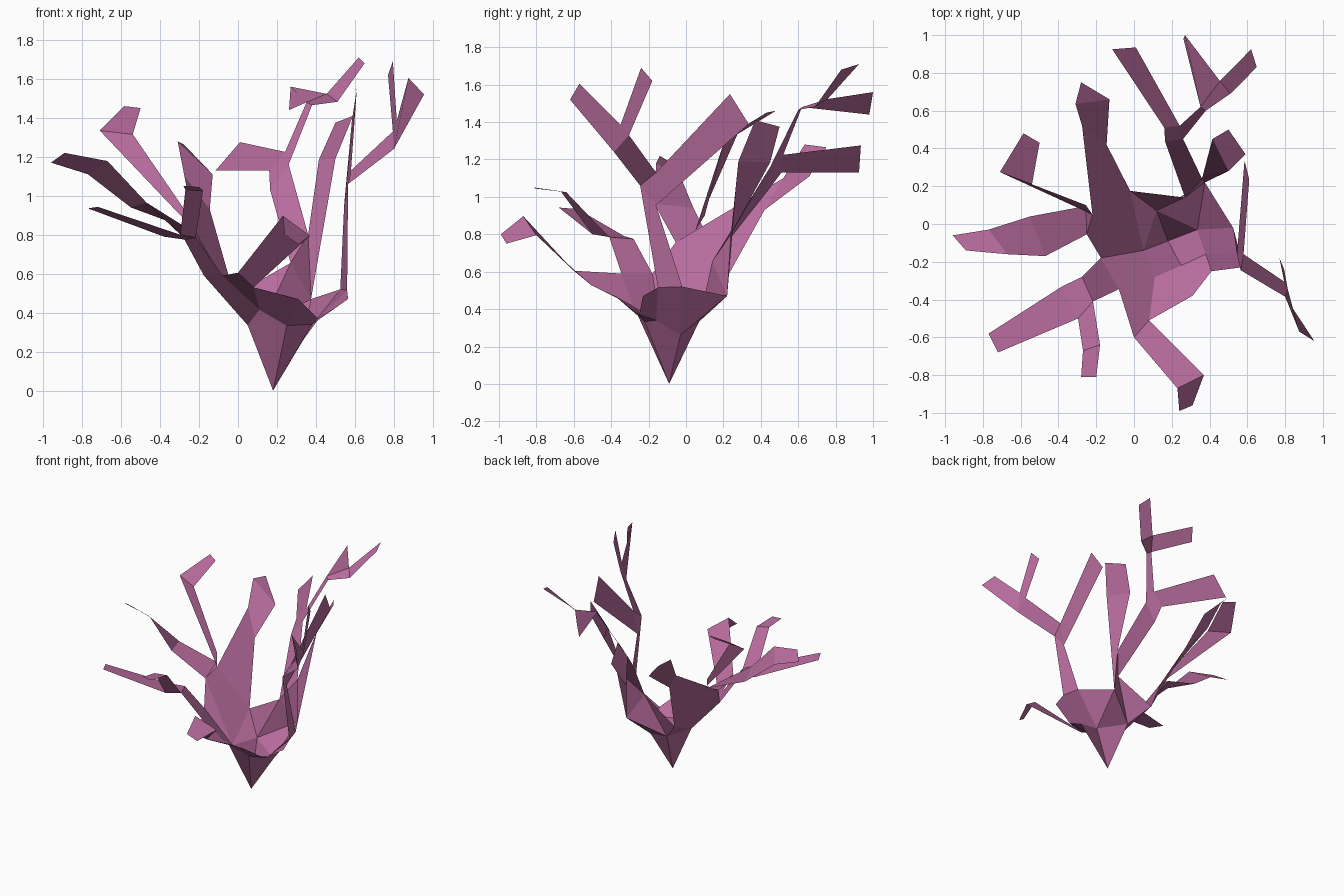
import bpy

mat = bpy.data.materials.new("coral_pink")
mat.diffuse_color = (0.48, 0.15, 0.34, 1)


def sheet(name, verts, faces):
    """Flat-shaded open sheet of polygons."""
    me = bpy.data.meshes.new(name)
    me.from_pydata(verts, [], faces)
    me.materials.append(mat)
    ob = bpy.data.objects.new(name, me)
    bpy.context.collection.objects.link(ob)
    return ob


def ribbon(name, *edges):
    """Branch: a strip of quads through successive cross edges."""
    verts = [p for e in edges for p in e]
    faces = [(2*i, 2*i+1, 2*i+3, 2*i+2) for i in range(len(edges) - 1)]
    return sheet(name, verts, faces)


# Shared joints of the cup
foot = (0.18, -0.09, 0.0)
front, right, back, left = (.25, -.22, .333), (.335, -.03, .26), (.12, .07, .333), (.05, -.14, .335)
front_rim = [(.11, -.28, .415), (.08, -.51, .53), (.31, -.38, .47), (.41, -.25, .37)]
side_rim = [(.38, -.16, .34), (.565, -.23, .47), (.56, -.15, .515), (.525, -.02, .52), (.375, .22, .47)]
left_rim = [(-.08, -.345, .59), (-.175, -.18, .59), (-.25, -.055, .757), (-.22, .05, .82), (-.02, .175, .49)]
back_low = (.27, .14, .655)
back_high = (.36, .24, .80)

# Cup: four-sided point opening into flared panels
sheet("cup",
      [foot, front, right, back, left] + front_rim + side_rim + left_rim + [back_low, back_high],
      [(0, 1, 9, 2), (0, 2, 3), (0, 3, 4), (0, 4, 5, 1),
       (5, 6, 7, 1), (1, 7, 8, 9),
       (9, 8, 10, 11), (9, 11, 12, 2), (2, 12, 13), (2, 13, 3),
       (4, 15, 14, 5), (4, 16, 15), (4, 18, 17, 16), (3, 18, 4),
       (3, 19, 18), (3, 13, 19), (19, 13, 20)])

# Front branch
front_root = (0, -.60, .605)
ribbon("front_branch", (left_rim[0], front_rim[0]), (front_root, front_rim[1]),
       ((.23, -.87, .897), (.37, -.80, .795)), ((.24, -.99, .80), (.31, -.96, .75)))

# Front left branch and its fork
f1, f2 = (-.275, -.28, .775), (-.217, -.41, .785)
f3, f4 = (-.38, -.33, .79), (-.296, -.50, .80)
ribbon("front_left_branch", (left_rim[1], left_rim[0]), (f1, f2), (f3, f4),
       ((-.77, -.58, .935), (-.72, -.68, .943)))
ribbon("front_left_twig", (f4, f2), ((-.27, -.67, 1.03), (-.18, -.64, 1.025)),
       ((-.28, -.81, 1.05), (-.20, -.81, 1.045)))

# Left branch
ribbon("left_branch", (left_rim[3], left_rim[2]), ((-.255, .095, .83), (-.25, -.055, .757)),
       ((-.55, .04, .94), (-.47, -.17, .965)),
       ((-.77, -.03, 1.11), (-.67, -.16, 1.178)), ((-.96, -.06, 1.17), (-.89, -.14, 1.22)))

# Tall left branch
ribbon("left_tall_branch", (left_rim[3], (-.255, .10, .90)),
       ((-.71, .275, 1.335), (-.54, .21, 1.315)), ((-.585, .48, 1.46), (-.50, .43, 1.45)))

# Back left branch
ribbon("back_left_branch", (left_rim[3], left_rim[4]),
       ((-.275, .52, 1.10), (-.145, .42, .93)), ((-.31, .635, 1.28), (-.13, .66, 1.11)))
sheet("back_left_tip", [(-.31, .635, 1.28), (-.28, .75, 1.265), (-.13, .66, 1.11)], [(0, 1, 2)])

# Back branch, with a broad twig and a thin stem
b1, b2, b3 = (.16, .51, 1.13), (.242, .52, 1.225), (.26, .45, 1.16)
ribbon("back_branch", (back_low, back_high), ((.165, .435, 1.03), b3), (b1, b2))
ribbon("back_broad_twig", (b1, b2), ((-.115, .925, 1.13), (.01, .935, 1.275)))
s1, s2, s3, s4 = (.352, .62, 1.48), (.38, .60, 1.465), (.455, .757, 1.523), (.51, .69, 1.482)
ribbon("back_stem", (b2, b3), (s1, s2), (s3, s4), ((.62, .925, 1.71), (.65, .83, 1.68)))
ribbon("back_stem_twig", (s1, s3), ((.262, .98, 1.44), (.27, 1.0, 1.56)))

# Back right branch
ribbon("back_right_branch", (back_high, side_rim[4]), ((.415, .45, 1.185), (.50, .28, 1.19)),
       ((.50, .50, 1.375), (.59, .37, 1.41)))

# Right branch: trunk, back fork, front fork with two twigs
t1, t2, t3 = (.565, -.245, 1.06), (.545, -.16, .955), (.58, -.16, 1.13)
ribbon("right_trunk", (side_rim[2], side_rim[3]), (t1, t2))
sheet("right_fork", [t1, t2, t3], [(0, 1, 2)])
ribbon("right_back_twig", (t2, t3), ((.585, .335, 1.39), (.61, .235, 1.55)))
e1, e2, notch = (.80, -.385, 1.24), (.795, -.305, 1.33), (.815, -.35, 1.385)
ribbon("right_front_stem", (t1, t3), (e1, e2))
sheet("right_front_fork", [e1, e2, notch], [(0, 1, 2)])
ribbon("right_front_twig", (e1, notch), ((.955, -.62, 1.52), (.875, -.57, 1.605)))
ribbon("right_upper_twig", (notch, e2), ((.795, -.24, 1.69), (.77, -.18, 1.62)))
